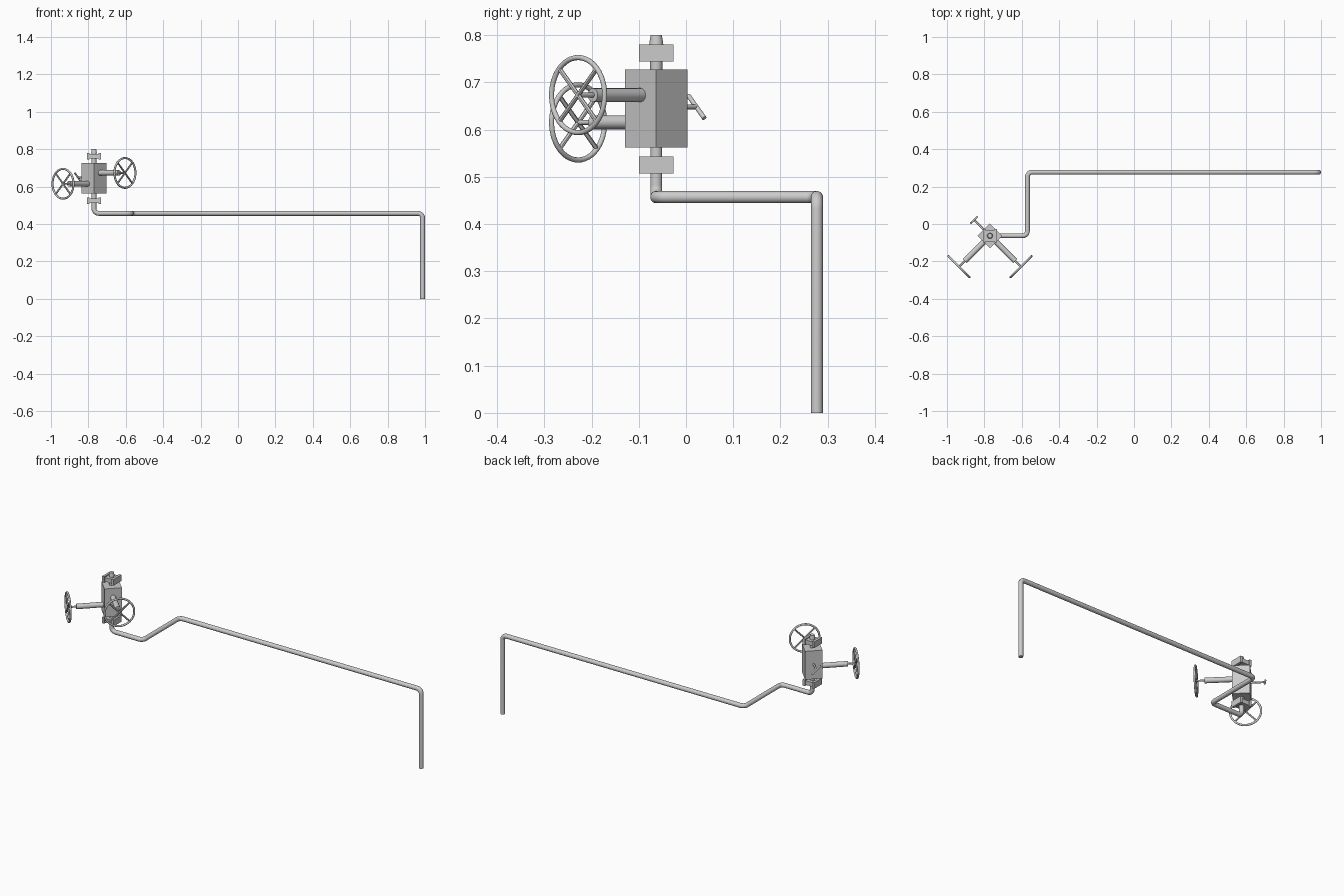
import bpy, math
from mathutils import Vector, Matrix

if "Cube" in bpy.data.objects:
    bpy.data.objects.remove(bpy.data.objects["Cube"])

CX, CY = -0.77, -0.063            # vertical axis of the valve
S = math.sqrt(0.5)
FRONT_RIGHT = Vector((S, -S, 0))
FRONT_LEFT = Vector((-S, -S, 0))
BACK_LEFT = Vector((-S, S, 0))
UP = Vector((0, 0, 1))


def axis_point(z):
    return Vector((CX, CY, z))


def rod(name, a, b, r, r2=None, sides=24):
    d = b - a
    bpy.ops.mesh.primitive_cone_add(vertices=sides, radius1=r, radius2=r if r2 is None else r2,
                                    depth=d.length, location=(a + b) / 2,
                                    rotation=d.to_track_quat('Z', 'Y').to_euler())
    o = bpy.context.object
    o.name = name
    bpy.ops.object.shade_smooth_by_angle()
    return o


def box(name, loc, size, turn=0):
    bpy.ops.mesh.primitive_cube_add(size=1, location=loc)
    o = bpy.context.object
    o.name = name
    o.data.transform(Matrix.Diagonal((*size, 1)))
    o.rotation_euler.z = turn
    return o


def bent_pipe(name, corners, r, bend, steps=8):
    # round every inner corner with a circular arc
    pts = [corners[0]]
    for p, c, n in zip(corners, corners[1:], corners[2:]):
        u, v = (p - c).normalized(), (n - c).normalized()
        centre = c + (u + v) * bend
        for i in range(steps + 1):
            t = math.pi / 2 * i / steps
            pts.append(centre - v * bend * math.cos(t) - u * bend * math.sin(t))
    pts.append(corners[-1])
    cu = bpy.data.curves.new(name, 'CURVE')
    cu.dimensions = '3D'
    cu.bevel_depth = r
    cu.bevel_resolution = 5
    cu.use_fill_caps = True
    sp = cu.splines.new('POLY')
    sp.points.add(len(pts) - 1)
    for q, p in zip(sp.points, pts):
        q.co = (*p, 1)
    sp.use_smooth = True
    o = bpy.data.objects.new(name, cu)
    bpy.context.collection.objects.link(o)


# long bent pipe running from the valve to the floor
bent_pipe("long_pipe", [Vector(p) for p in (
    (CX, CY, 0.57), (CX, CY, 0.457), (-0.57, CY, 0.457), (-0.57, 0.277, 0.457),
    (0.987, 0.277, 0.457), (0.987, 0.277, 0))], 0.013, 0.025)

# valve body, turned 45 degrees
box("valve_body", axis_point(0.6445), (0.093, 0.093, 0.165), math.pi / 4)

# top outlet with tapered tip
rod("top_outlet", axis_point(0.72), axis_point(0.785), 0.013)
rod("outlet_tip", axis_point(0.78), axis_point(0.80), 0.015, 0.012)

# pipe couplings: two side plates joined by a thinner middle
for name, z in (("top_coupling", 0.7625), ("bottom_coupling", 0.525)):
    box(name + "_middle", axis_point(z), (0.06, 0.06, 0.024))
    for side, sx in (("left", -1), ("right", 1)):
        box(f"{name}_{side}_plate", axis_point(z) + Vector((sx * 0.03, 0, 0)),
            (0.014, 0.072, 0.036))

# two hand wheels on stems
for name, d, z in (("right", FRONT_RIGHT, 0.673), ("left", FRONT_LEFT, 0.615)):
    base = axis_point(z)
    hub = base + d * 0.234
    rod(name + "_stem", base + d * 0.03, base + d * 0.19, 0.0145)
    rod(name + "_spindle", base + d * 0.185, hub + d * 0.005, 0.005, sides=16)
    bpy.ops.mesh.primitive_torus_add(major_radius=0.0795, minor_radius=0.0055,
                                     major_segments=48, minor_segments=12, location=hub,
                                     rotation=d.to_track_quat('Z', 'Y').to_euler())
    bpy.context.object.name = name + "_wheel_rim"
    bpy.ops.object.shade_smooth_by_angle(angle=math.radians(60))
    across = d.cross(UP)
    for i, sgn in enumerate((1, -1)):
        arm = (across + UP * sgn).normalized() * 0.079
        rod(f"{name}_wheel_spoke_{i + 1}", hub - arm, hub + arm, 0.0048, sides=12)

# small bleed handle on the back
base = axis_point(0.648)
tip = base + BACK_LEFT * 0.12
bar = Vector((S, S, -1)).normalized() * 0.034
rod("bleed_stem", base + BACK_LEFT * 0.04, tip, 0.005, sides=16)
rod("bleed_bar", tip - bar, tip + bar, 0.005, sides=16)
